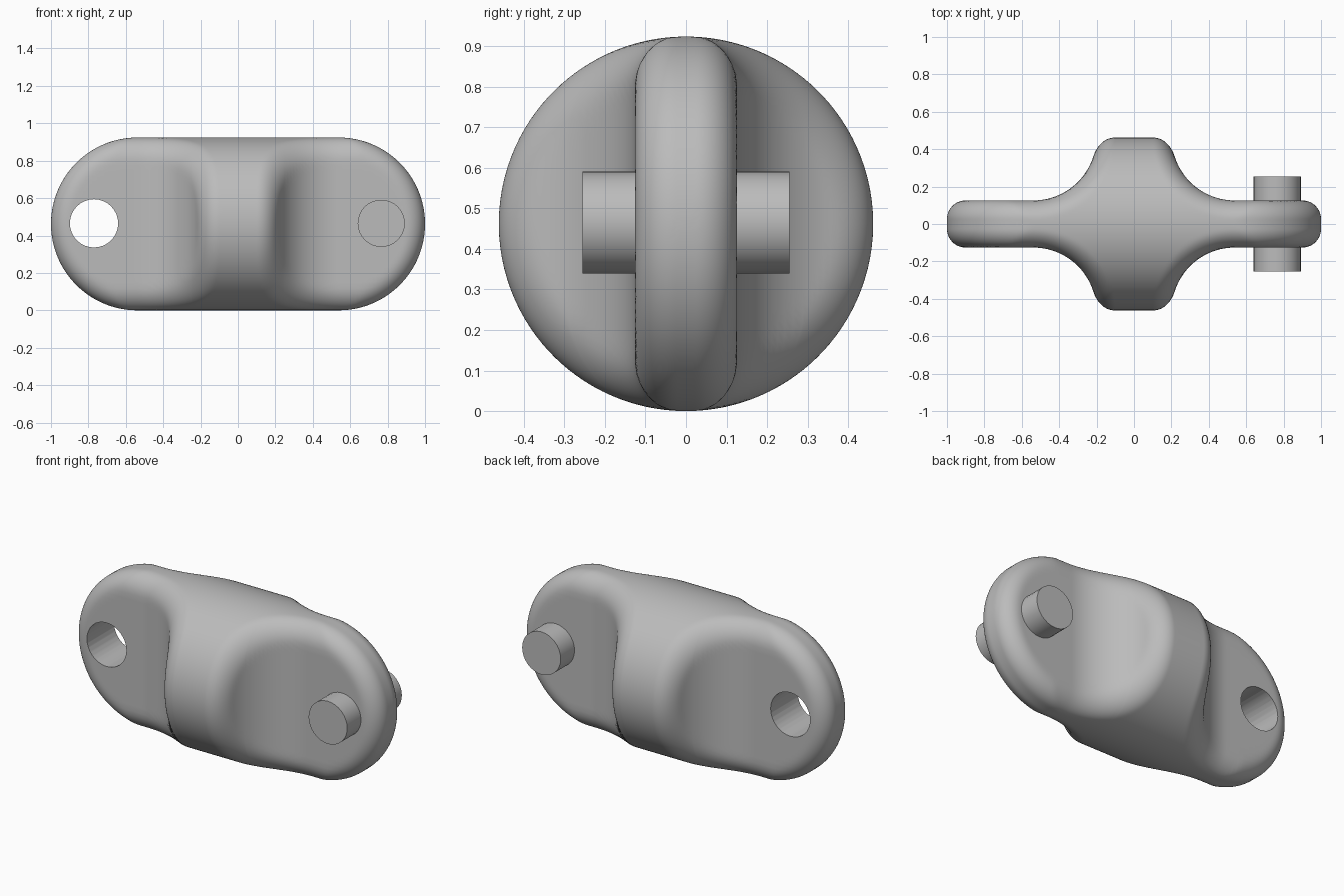
import bpy, bmesh, math

if "Cube" in bpy.data.objects:
    bpy.data.objects.remove(bpy.data.objects["Cube"])

R = 0.462          # body radius
CX = 1 - R         # centre of the rounded ends
HALF = 0.126       # half thickness of the end tabs
SCOOP = 0.336      # radius of the scooped shoulders
FILLET = 0.1       # edge rounding

steel = bpy.data.materials.new("grey")
steel.diffuse_color = (0.5, 0.5, 0.5, 1)
steel.use_nodes = True
steel.node_tree.nodes["Principled BSDF"].inputs["Base Color"].default_value = steel.diffuse_color


def field(x, y, z):
    """Signed field: barrel and rounded ends, cut by scoops, with filleted edges."""
    x, y = abs(x), abs(y)
    outer = math.hypot(y, z) - R
    outer = max(outer, math.hypot(max(x - CX, 0), z) - R)
    if x > CX:
        side = y - HALF
    else:
        side = SCOOP - math.hypot(x - CX, min(y - HALF - SCOOP, 0))
    a, b = outer + FILLET, side + FILLET
    return min(max(a, b), 0) + math.hypot(max(a, 0), max(b, 0)) - FILLET


def radius_at(x, ang):
    c, s = math.cos(ang), math.sin(ang)
    lo, hi = 0.0, 0.6
    for _ in range(30):
        mid = (lo + hi) / 2
        if field(x, mid * c, mid * s) < 0:
            lo = mid
        else:
            hi = mid
    return lo


# Stations along the body, denser at the shoulders and the tips
half = [0.1 * i / 4 for i in range(4)]
half += [0.1 + 0.15 * i / 24 for i in range(24)]
half += [0.25 + (CX - 0.25) * i / 18 for i in range(18)]
half += [CX + R * math.sin(math.pi / 2 * i / 32) for i in range(32)] + [0.9999]
stations = [-x for x in reversed(half[1:])] + half

# Link body
N = 144
bm = bmesh.new()
rings = []
for x in stations:
    ring = []
    for k in range(N):
        a = 2 * math.pi * k / N
        # crowd the rays toward the top and bottom edges
        a += 0.2 * math.sin(2 * a)
        r = radius_at(x, a)
        ring.append(bm.verts.new((x, r * math.cos(a), R + r * math.sin(a))))
    rings.append(ring)
for p, q in zip(rings, rings[1:]):
    for k in range(N):
        j = (k + 1) % N
        bm.faces.new((p[k], p[j], q[j], q[k]))
bm.faces.new(rings[0])
bm.faces.new(rings[-1])
bmesh.ops.recalc_face_normals(bm, faces=bm.faces)
mesh = bpy.data.meshes.new("link_body")
bm.to_mesh(mesh)
bm.free()
mesh.materials.append(steel)
body = bpy.data.objects.new("link_body", mesh)
bpy.context.collection.objects.link(body)


def cross_cylinder(name, x, radius, length):
    bpy.ops.mesh.primitive_cylinder_add(vertices=32, radius=radius, depth=length,
                                        location=(x, 0, R + 0.003),
                                        rotation=(math.pi / 2, 0, 0))
    ob = bpy.context.object
    ob.name = name
    ob.data.materials.append(steel)
    return ob


def smooth(ob):
    bpy.ops.object.select_all(action='DESELECT')
    ob.select_set(True)
    bpy.context.view_layer.objects.active = ob
    bpy.ops.object.shade_smooth_by_angle(angle=math.radians(35))


# Pin through one tab
pin = cross_cylinder("pin", 0.766, 0.126, 0.51)
smooth(pin)

# Hole through the other tab
cutter = cross_cylinder("hole_cutter", -0.77, 0.129, 0.6)
mod = body.modifiers.new("hole", 'BOOLEAN')
mod.operation = 'DIFFERENCE'
mod.solver = 'EXACT'
mod.object = cutter
bpy.context.view_layer.objects.active = body
bpy.ops.object.select_all(action='DESELECT')
body.select_set(True)
bpy.ops.object.modifier_apply(modifier=mod.name)
bpy.data.objects.remove(cutter, do_unlink=True)
smooth(body)
